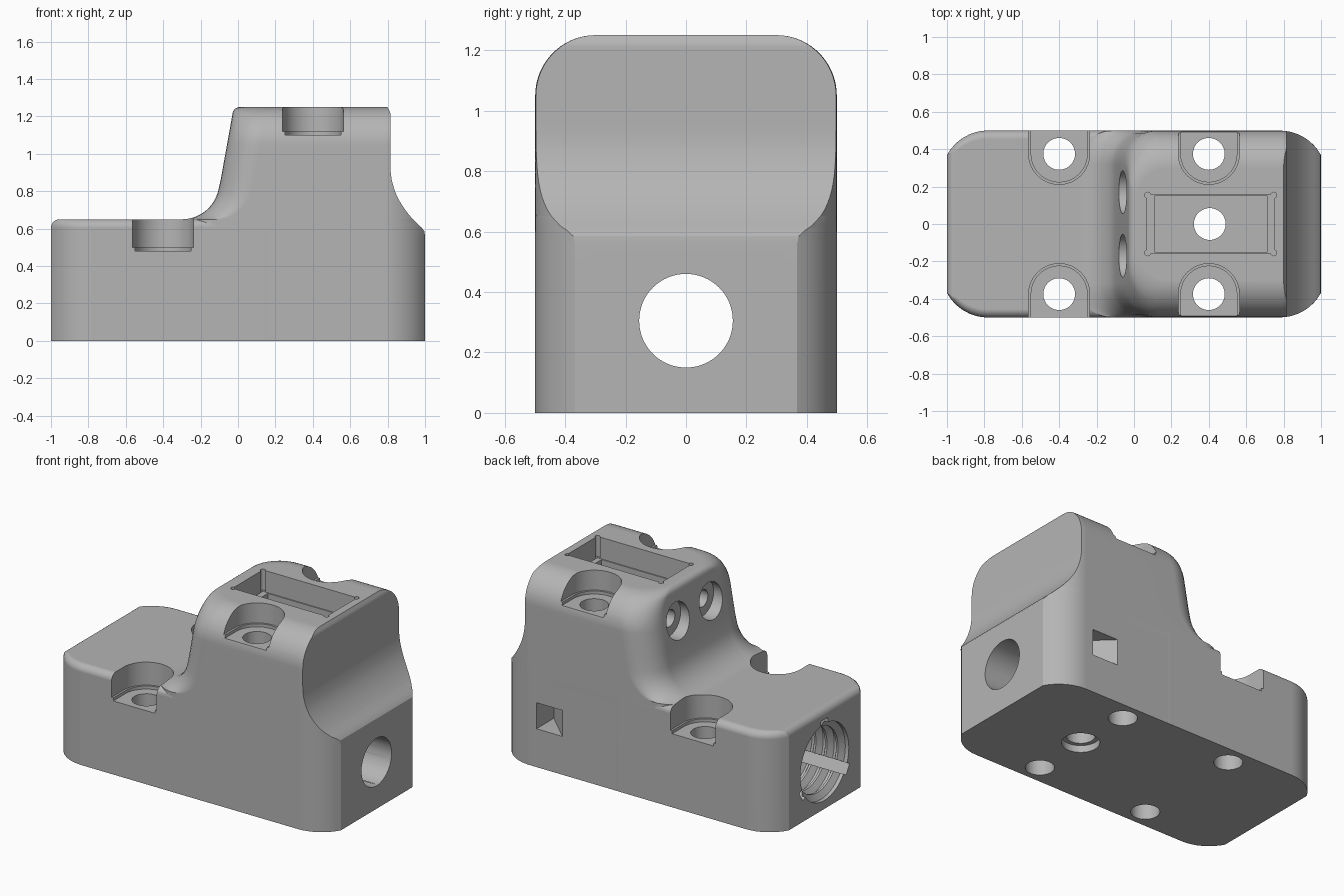
import bpy, bmesh
from math import sin, cos, asin, sqrt, pi, radians
from mathutils import Vector, Matrix

if "Cube" in bpy.data.objects:
    bpy.data.objects.remove(bpy.data.objects["Cube"], do_unlink=True)

grey = bpy.data.materials.new("plain_grey")
grey.use_nodes = True
colour = (0.46, 0.46, 0.46, 1)
grey.diffuse_color = colour
grey.node_tree.nodes["Principled BSDF"].inputs["Base Color"].default_value = colour


def solid(name, rings):
    """Closed solid skinned over rings of equal point count."""
    bm = bmesh.new()
    loops = [[bm.verts.new(p) for p in ring] for ring in rings]
    n = len(loops[0])
    for a, b in zip(loops, loops[1:]):
        for i in range(n):
            j = (i + 1) % n
            bm.faces.new((a[i], a[j], b[j], b[i]))
    bm.faces.new(loops[0])
    bm.faces.new(loops[-1])
    bmesh.ops.recalc_face_normals(bm, faces=bm.faces)
    mesh = bpy.data.meshes.new(name)
    bm.to_mesh(mesh)
    bm.free()
    mesh.materials.append(grey)
    obj = bpy.data.objects.new(name, mesh)
    bpy.context.collection.objects.link(obj)
    return obj


def prism(name, points, z0, z1):
    return solid(name, [[(x, y, z) for x, y in points] for z in (z0, z1)])


def box(name, x0, x1, y0, y1, z0, z1):
    return prism(name, [(x0, y0), (x1, y0), (x1, y1), (x0, y1)], z0, z1)


def turned(name, stations, centre, axis="Z", sides=48):
    """Round solid from (position, radius) stations along an axis."""
    rings = []
    for t, r in stations:
        ring = []
        for i in range(sides):
            u, v = r * cos(2 * pi * i / sides), r * sin(2 * pi * i / sides)
            if axis == "Z":
                ring.append((centre[0] + u, centre[1] + v, t))
            else:
                ring.append((t, centre[0] + u, centre[1] + v))
        rings.append(ring)
    return solid(name, rings)


def combine(target, other, operation="DIFFERENCE"):
    mod = target.modifiers.new("combine", "BOOLEAN")
    mod.operation = operation
    mod.solver = "EXACT"
    mod.object = other
    bpy.context.view_layer.objects.active = target
    bpy.ops.object.modifier_apply(modifier=mod.name)
    bpy.data.objects.remove(other, do_unlink=True)


def outline(z, half, left, right, steps=8):
    """Plan outline; each end is (x, corner radius, setback)."""
    def corner(x, radius, setback, side):
        sweep = asin(min(1, setback / radius))
        return [(x + side * (radius * sin(sweep * i / steps) - setback),
                 half - radius * (1 - cos(sweep * i / steps)))
                for i in range(steps + 1)]
    back = corner(*left, -1)[::-1] + corner(*right, 1)
    return [(x, y, z) for x, y in back] + [(x, -y, z) for x, y in back[::-1]]


# Tower outline as a function of height
def tower_left(z):
    if z < 0.65:
        return -0.3
    if z < 0.82:
        return -0.3 + sqrt(max(0, 0.04 - (0.85 - z) ** 2))
    x = -0.1 + 0.07 * (z - 0.82) / 0.39
    if z < 1.21:
        return x
    return -0.03 + 0.04 * (1 - sqrt(max(0, 1 - ((z - 1.21) / 0.04) ** 2)))


def tower_right(z):
    if z < 0.57:
        return 1.0
    if z < 0.62:
        return 1 - 0.035 * ((z - 0.57) / 0.05) ** 2
    if z < 0.94:
        return 0.815 + 0.15 * ((0.94 - z) / 0.32) ** 2.2
    return 0.815 - 0.5 * max(0, z - 1.22)


def tower_half(z):
    return 0.499 if z <= 1.05 else 0.299 + sqrt(max(0, 0.04 - (z - 1.05) ** 2))


# Tower
heights = [0, 0.3, 0.56, 0.585, 0.605, 0.62]
heights += [0.85 - 0.2 * cos(radians(a)) for a in range(0, 81, 8)]
heights += [0.86, 0.9, 0.94, 1.0, 1.05]
heights += [1.05 + 0.2 * sin(radians(a)) for a in range(6, 91, 6)]
rings = []
for z in heights:
    xl, xr = tower_left(z), tower_right(z)
    rings.append(outline(z, tower_half(z), (xl, 0.18, 0.18), (xr, 0.25, xr - 0.78)))
body = solid("housing_body", rings)

# Low block with rounded rim
rings = [outline(0, 0.5, (-1, 0.25, 0.22), (0.2, 0.25, 0.06))]
for i in range(7):
    a = pi / 2 * i / 6
    inset = 0.045 * (1 - cos(a))
    rings.append(outline(0.605 + 0.045 * sin(a), 0.5 - inset,
                         (-1 + inset, 0.25, 0.22 - inset), (0.2, 0.25, 0.06)))
combine(body, solid("low_block", rings), "UNION")

# Mounting holes with open-sided counterbores
for x, floor in ((-0.4, 0.48), (0.4, 1.1)):
    for side in (-1, 1):
        y = side * 0.375
        combine(body, turned("screw_hole", [(-0.1, 0.085), (1.5, 0.085)], (x, y)))
        for r, z in ((0.163, floor + 0.02), (0.15, floor)):
            arc = [(x + r * cos(pi * i / 24), y - side * r * sin(pi * i / 24))
                   for i in range(25)]
            arc += [(x - r, side * 0.6), (x + r, side * 0.6)]
            combine(body, prism("counterbore", arc, z, 1.5))

# Threaded bore from the low end
AXIS = (0, 0.305)
stations = [(-1.1, 0.25), (-0.975, 0.25)]
x = -0.975
while x < -0.08:
    stations += [(x + 0.025, 0.212), (x + 0.04, 0.212), (x + 0.065, 0.25), (x + 0.08, 0.25)]
    x += 0.08
combine(body, turned("threaded_bore", stations, AXIS, "X"))

# Three relief grooves along the thread
for angle in (0, 120, 240):
    groove = box("relief_groove", -1.1, -0.03, -0.035, 0.035, 0.17, 0.278)
    groove.data.transform(Matrix.Translation((0, *AXIS)) @ Matrix.Rotation(radians(angle), 4, "X"))
    combine(body, groove)

# Plain bore through the tall end
combine(body, turned("plain_bore", [(-0.2, 0.155), (1.1, 0.155)], AXIS, "X", 64))

# Stepped window in the top with corner reliefs
combine(body, box("window_upper", 0.07, 0.75, -0.157, 0.157, 1.11, 1.5))
combine(body, box("window_lower", 0.11, 0.715, -0.15, 0.15, 0.14, 1.3))
for x in (0.073, 0.747):
    for y in (-0.154, 0.154):
        combine(body, turned("corner_relief", [(1.112, 0.016), (1.5, 0.016)], (x, y), sides=16))

# Drain hole in the bottom
combine(body, turned("drain_hole", [(-0.1, 0.085), (0.3, 0.085)], (0.405, 0)))
combine(body, turned("drain_counterbore", [(-0.1, 0.112), (0.045, 0.112)], (0.405, 0)))

# Two counterbored holes in the sloping face
for y in (-0.17, 0.17):
    combine(body, turned("slope_counterbore", [(-0.3, 0.115), (0.0, 0.115)], (y, 1.04), "X"))
    combine(body, turned("slope_hole", [(-0.3, 0.055), (0.06, 0.055)], (y, 1.04), "X"))

# Wedge pocket in the back
combine(body, prism("wedge_pocket", [(0.52, 0.52), (0.73, 0.52), (0.73, 0.32)], 0.25, 0.42))

# Smooth shading with sharp edges kept
bpy.ops.object.select_all(action="DESELECT")
body.select_set(True)
bpy.context.view_layer.objects.active = body
bpy.ops.object.shade_smooth_by_angle(angle=radians(26))
weighted = body.modifiers.new("even_shading", "WEIGHTED_NORMAL")
weighted.keep_sharp = True
